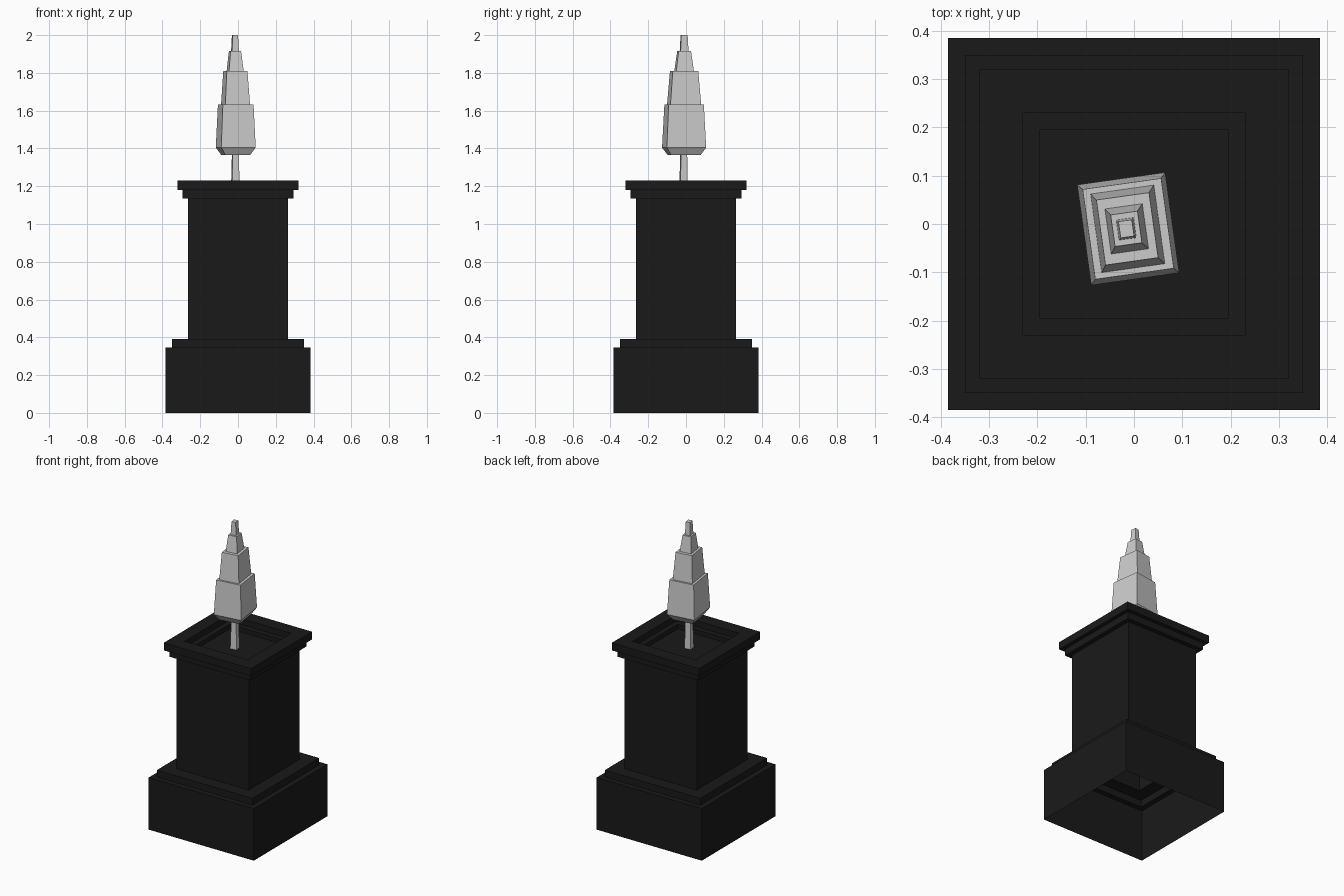
import bpy
import bmesh
import math

if "Cube" in bpy.data.objects:
    bpy.data.objects.remove(bpy.data.objects["Cube"])


def loft(name, rings, cap_start=True, cap_end=True, angle=0.0):
    """Stack rectangular rings (half_x, half_y, z, centre_x, centre_y)."""
    bm = bmesh.new()
    c, s = math.cos(angle), math.sin(angle)
    loops = []
    for hx, hy, z, cx, cy in rings:
        loop = []
        for sx, sy in ((-1, -1), (1, -1), (1, 1), (-1, 1)):
            x, y = sx * hx, sy * hy
            loop.append(bm.verts.new((cx + x * c - y * s, cy + x * s + y * c, z)))
        loops.append(loop)
    for a, b in zip(loops, loops[1:]):
        for i in range(4):
            j = (i + 1) % 4
            bm.faces.new((a[i], a[j], b[j], b[i]))
    if cap_start:
        bm.faces.new(loops[0][::-1])
    if cap_end:
        bm.faces.new(loops[-1])
    mesh = bpy.data.meshes.new(name)
    bm.to_mesh(mesh)
    bm.free()
    obj = bpy.data.objects.new(name, mesh)
    bpy.context.collection.objects.link(obj)
    return obj


# Planter pedestal: square stepped shell, open underneath, recessed on top
profile = [(0.385, 0), (0.385, 0.345), (0.35, 0.345), (0.35, 0.39),
           (0.265, 0.39), (0.265, 1.135), (0.295, 1.135), (0.295, 1.18),
           (0.32, 1.18), (0.32, 1.23), (0.23, 1.23), (0.23, 1.19),
           (0.195, 1.19), (0.195, 1.16)]
planter = loft("planter", [(r, r, z, 0, 0) for r, z in profile], cap_start=False)
black = bpy.data.materials.new("black")
black.diffuse_color = (0.01, 0.01, 0.01, 1)
black.use_nodes = True
black.node_tree.nodes["Principled BSDF"].inputs["Base Color"].default_value = black.diffuse_color
planter.data.materials.append(black)

turn = math.radians(8)

# Trunk
loft("trunk", [(0.021, 0.021, 1.16, -0.014, -0.013),
               (0.016, 0.016, 1.38, -0.014, -0.012)], angle=turn)

# Foliage: four tapering tiers with ledges between
tiers = [(0.066, 0.079, 1.365, -0.012), (0.092, 0.105, 1.405, -0.012),
         (0.082, 0.094, 1.632, -0.012), (0.066, 0.082, 1.632, -0.013),
         (0.055, 0.068, 1.81, -0.014), (0.039, 0.047, 1.81, -0.015),
         (0.028, 0.033, 1.915, -0.016), (0.018, 0.021, 1.915, -0.016),
         (0.014, 0.017, 2.0, -0.016)]
loft("foliage", [(hx, hy, z, cx, -0.010) for hx, hy, z, cx in tiers], angle=turn)
